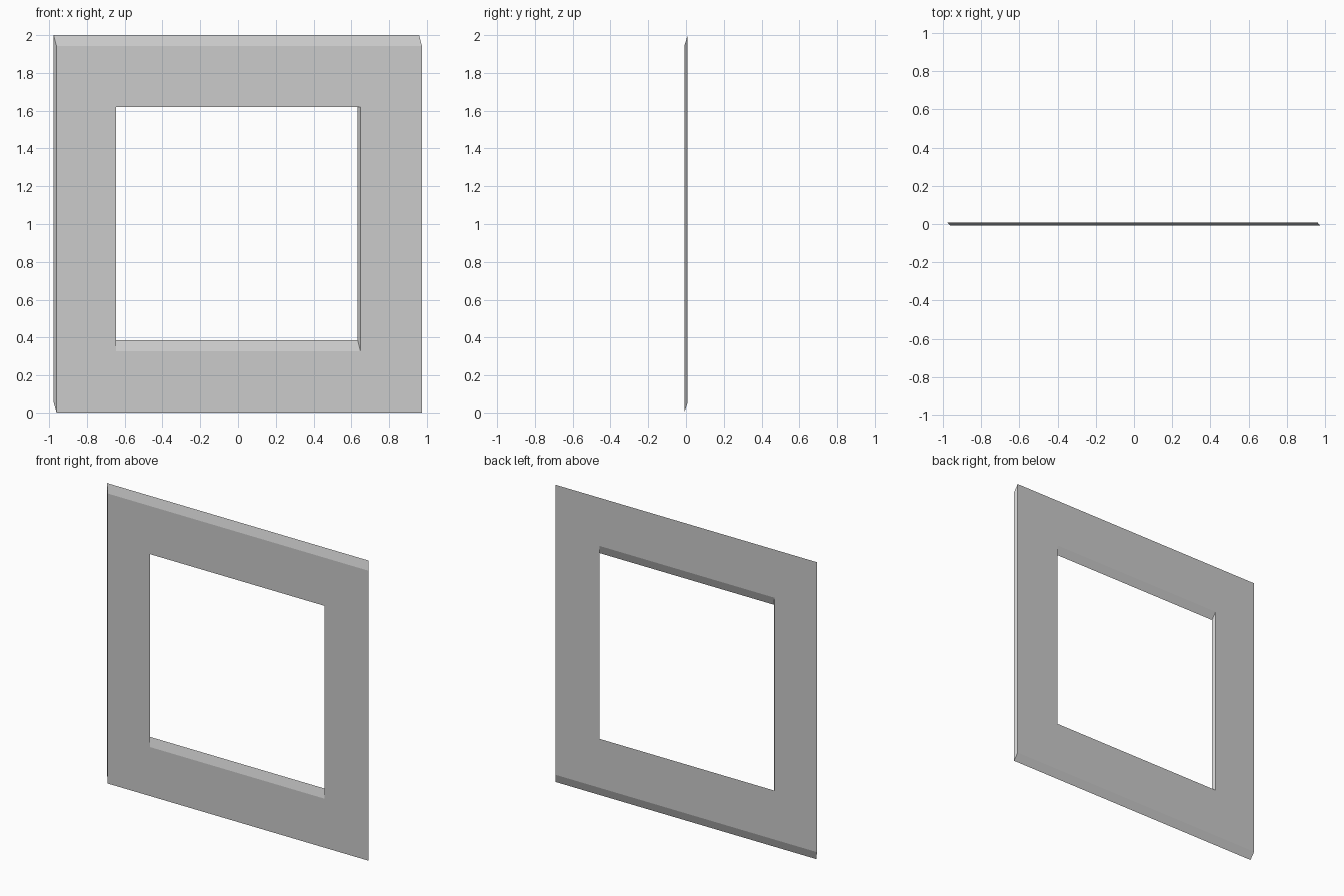
import bpy, bmesh

if "Cube" in bpy.data.objects:
    bpy.data.objects.remove(bpy.data.objects["Cube"])

HALF_T = 0.009            # half the plate thickness
SHIFT_X, SHIFT_Z = -0.015, 0.058   # slant of the rims from front to back


def rect(bm, x0, x1, z0, z1, y):
    return [bm.verts.new((x, y, z)) for x, z in ((x0, z0), (x1, z0), (x1, z1), (x0, z1))]


def bridge(bm, a, b):
    for i in range(4):
        j = (i + 1) % 4
        bm.faces.new((a[i], a[j], b[j], b[i]))


bm = bmesh.new()
# outer and inner outlines on the front, then slanted copies on the back
rings = []
for y, dx, dz in ((-HALF_T, 0, 0), (HALF_T, SHIFT_X, SHIFT_Z)):
    outer = rect(bm, -0.961 + dx, 0.974 + dx, dz, 1.942 + dz, y)
    inner = rect(bm, -0.646 + dx, 0.648 + dx, 0.328 + dz, 1.62 + dz, y)
    rings.append((outer, inner))
(front_out, front_in), (back_out, back_in) = rings

# closed loop of front face, outer rim, back face and opening rim
loop = [front_out, front_in, back_in, back_out]
for k in range(4):
    bridge(bm, loop[k], loop[(k + 1) % 4])
bmesh.ops.recalc_face_normals(bm, faces=bm.faces)

mesh = bpy.data.meshes.new("square_frame")
bm.to_mesh(mesh)
bm.free()
frame = bpy.data.objects.new("square_frame", mesh)
bpy.context.collection.objects.link(frame)
